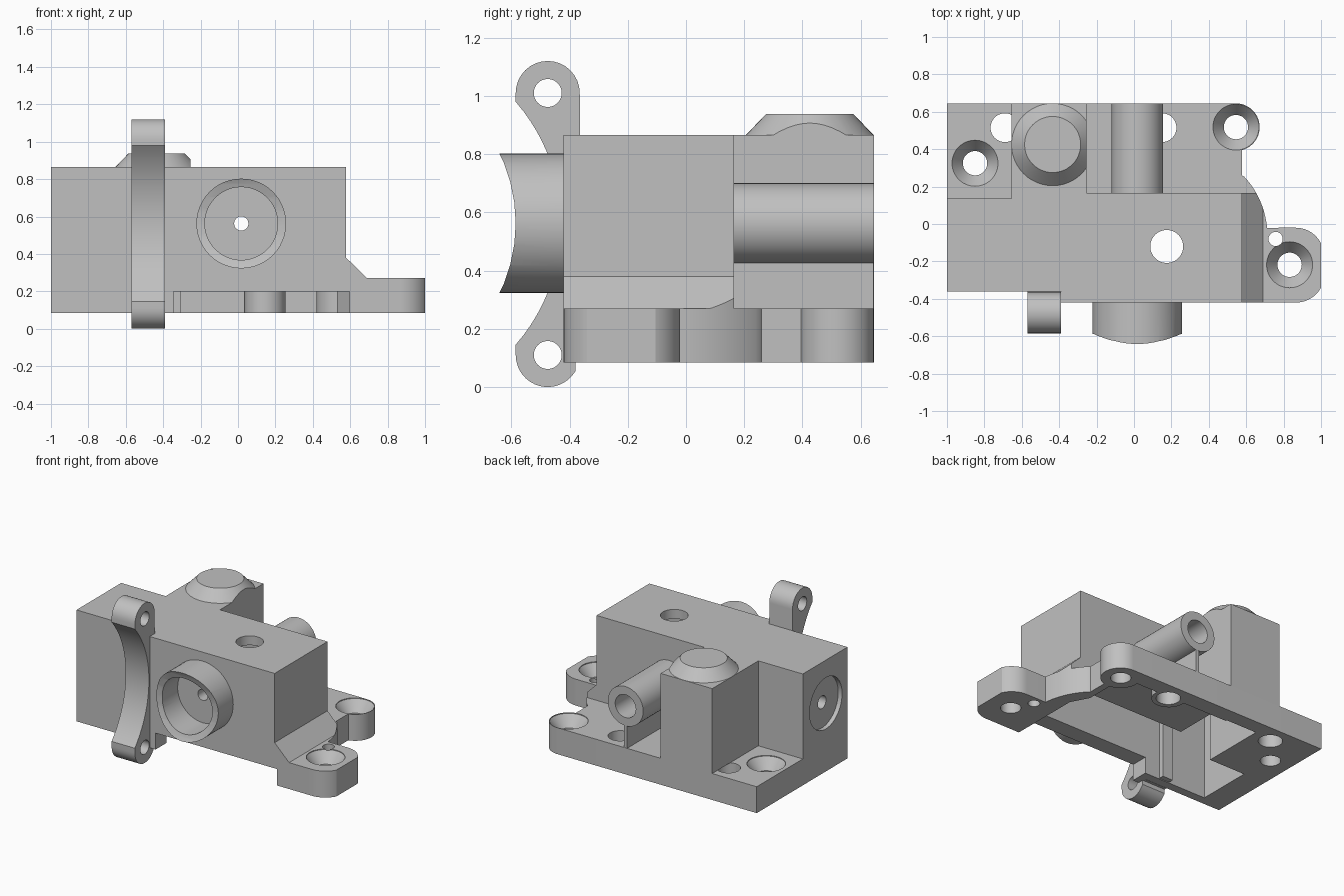
import bpy, bmesh
from math import sin, cos, pi, radians, sqrt

old = bpy.data.objects.get("Cube")
if old:
    bpy.data.objects.remove(old, do_unlink=True)

grey = bpy.data.materials.new("plain grey")
grey.use_nodes = True
COLOUR = (0.53, 0.53, 0.53, 1)
grey.diffuse_color = COLOUR
grey.node_tree.nodes["Principled BSDF"].inputs["Base Color"].default_value = COLOUR

AXES = {
    "x": lambda u, v, w: (w, u, v),
    "y": lambda u, v, w: (u, w, v),
    "z": lambda u, v, w: (u, v, w),
}
FLOOR, DECK, ROOF = 0.085, 0.27, 0.865
MID = 0.5625


def arc(cu, cv, r, start, end, n=16):
    """Points on an arc, angles in degrees."""
    steps = [radians(start + (end - start) * i / n) for i in range(n + 1)]
    return [(cu + r * cos(a), cv + r * sin(a)) for a in steps]


def loft(name, axis, sections):
    """Solid through outlines given as (points, position along axis)."""
    bm = bmesh.new()
    rings = [[bm.verts.new(AXES[axis](u, v, w)) for u, v in pts] for pts, w in sections]
    for a, b in zip(rings, rings[1:]):
        for i in range(len(a)):
            j = (i + 1) % len(a)
            bm.faces.new((a[i], a[j], b[j], b[i]))
    bm.faces.new(rings[0])
    bm.faces.new(rings[-1])
    bmesh.ops.recalc_face_normals(bm, faces=bm.faces)
    mesh = bpy.data.meshes.new(name)
    bm.to_mesh(mesh)
    bm.free()
    mesh.materials.append(grey)
    ob = bpy.data.objects.new(name, mesh)
    bpy.context.collection.objects.link(ob)
    return ob


def prism(name, axis, pts, lo, hi):
    return loft(name, axis, [(pts, lo), (pts, hi)])


def circle(u, v, r, n=48):
    return arc(u, v, r, 0, 360 - 360 / n, n - 1)


def rod(name, axis, u, v, r, lo, hi):
    return prism(name, axis, circle(u, v, r), lo, hi)


def box(name, x0, x1, y0, y1, z0, z1):
    return prism(name, "z", [(x0, y0), (x1, y0), (x1, y1), (x0, y1)], z0, z1)


def cut(cutter, *targets):
    """Subtract the cutter from each target, then discard it."""
    cutter.hide_render = True
    for ob in targets:
        mod = ob.modifiers.new("cut", "BOOLEAN")
        mod.operation = "DIFFERENCE"
        mod.solver = "EXACT"
        mod.object = cutter
        bpy.context.view_layer.objects.active = ob
        bpy.ops.object.modifier_apply(modifier=mod.name)
    bpy.data.objects.remove(cutter, do_unlink=True)


# Base plate with two rounded mounting ears
side_arc = arc(0.255, -0.06, 0.458, 5, 43)
outline = [(-1, -0.36), (-0.39, -0.36), (-0.39, -0.42)]
outline += arc(0.865, -0.266, 0.154, -90, -28.7)
outline += arc(0.865, -0.17, 0.15, 25.7, 90)
outline += side_arc + [(0.578, 0.26)]
outline += arc(0.545, 0.518, 0.127, -75, 90, 24) + [(-1, 0.645)]
base = prism("base_plate", "z", outline, FLOOR, DECK)

# Main housing with sloped foot on its left end
body = prism("main_housing", "y", [(-1, DECK), (0.69, DECK), (0.578, 0.38),
                                   (0.578, ROOF), (-1, ROOF)], -0.42, 0.165)
cut(box("step", -1.1, -0.39, -0.5, -0.36, 0, 1), body)
cut(box("rear_step", -1.1, -0.655, 0.135, 0.3, 0, 1), body)
cut(prism("foot_trim", "z", side_arc + [(0.58, 0.4), (0.9, 0.4), (0.9, 0)], 0.2, 0.5), body)

# Rear tower with clipped conical cap
tower = box("rear_tower", -0.655, -0.255, 0.165, 0.645, DECK, ROOF)
cap = loft("tower_cap", "z", [(circle(-0.435, 0.425, 0.22), ROOF),
                              (circle(-0.435, 0.425, 0.15), 0.938)])
cut(box("cap_trim", -0.255, 0, 0, 1, 0.8, 1), cap)

# Rear tube and its supporting rib
tube = rod("rear_tube", "y", 0.0175, MID, 0.1375, 0.165, 0.645)
rib = box("tube_rib", 0.005, 0.03, 0.165, 0.644, DECK, 0.45)
cut(rod("tube_bore", "y", 0.0175, MID, 0.08, 0.25, 0.7), tube)

# Front socket with saddle-shaped mouth
socket = rod("front_socket", "y", 0.0175, MID, 0.24, -0.7, -0.42)
cut(rod("saddle", "x", -1.135, MID, 0.55, -0.5, 0.5), socket)
cut(rod("socket_bore", "y", 0.0175, MID, 0.195, -0.8, -0.415), socket, body)
cut(rod("through_bore", "y", 0.0175, MID, 0.038, -0.5, 0.8), body, tube)

# Curved strap bracket with an eyelet at each end
lobe = arc(-0.475, 1.01, 0.11, 0, 180)
inner = [(-1.065 + sqrt(0.636 ** 2 - dz * dz), MID + dz)
         for dz in [0.4175 * (1 - i / 12) for i in range(25)]]
lower = arc(-0.475, 0.11, 0.11, 180, 330)
profile = lobe + inner + lower + [(-0.38, 0.085), (-0.362, 0.085)]
bracket = prism("strap_bracket", "x", profile, -0.57, -0.39)
for z in (0.11, 1.01):
    cut(rod("eyelet", "x", -0.475, z, 0.048, -0.7, -0.3), bracket)

# Shallow recess under the base, leaving bosses around the rear holes
recess = prism("recess", "z", [(-0.345, -0.5), (0.595, -0.5), (0.595, 0.08),
                               (0.53, 0.2), (0.53, 0.53), (-0.345, 0.53)], 0, 0.2)
cut(rod("rear_boss", "z", 0.145, 0.515, 0.11, -0.1, 0.3), recess)
cut(rod("ear_boss", "z", 0.545, 0.518, 0.126, -0.1, 0.3), recess)
cut(recess, base)

# Deep hollow inside the housing and tower, with a stiffening rib
cut(box("main_cavity", -0.83, 0.5, -0.3, 0.09, 0, 0.8), base, body)
cut(box("tower_cavity", -0.55, -0.31, -0.1, 0.54, 0, 0.79), base, body, tower)
inner_rib = box("inner_rib", -0.54, -0.46, -0.31, -0.265, FLOOR + 0.005, 0.8)

# Roof hole, round recess in the end wall and its centre hole
cut(rod("roof_hole", "z", 0.175, -0.12, 0.088, 0.7, 1), body)
cut(rod("end_recess", "x", -0.12, MID, 0.18, -1.1, -0.97), body)
cut(rod("end_hole", "x", -0.12, MID, 0.045, -1.1, -0.7), body)

# Mounting holes, the larger ones countersunk
for x, y in ((-0.85, 0.325), (0.545, 0.518), (0.832, -0.218)):
    sink = loft("countersink", "z", [(circle(x, y, r), z) for r, z in
                ((0.065, 0), (0.065, 0.19), (0.123, DECK - 0.005), (0.123, 0.3))])
    cut(sink, base)
for x, y, r in ((-0.69, 0.515, 0.077), (0.15, 0.515, 0.077), (0.757, -0.08, 0.038)):
    cut(rod("plain_hole", "z", x, y, r, 0, DECK + 0.03), base)

# Smooth round surfaces, keep edges crisp
bpy.ops.object.select_all(action="DESELECT")
for ob in (base, body, tower, cap, tube, rib, socket, bracket, inner_rib):
    ob.select_set(True)
bpy.context.view_layer.objects.active = base
bpy.ops.object.shade_smooth_by_angle(angle=radians(25))
